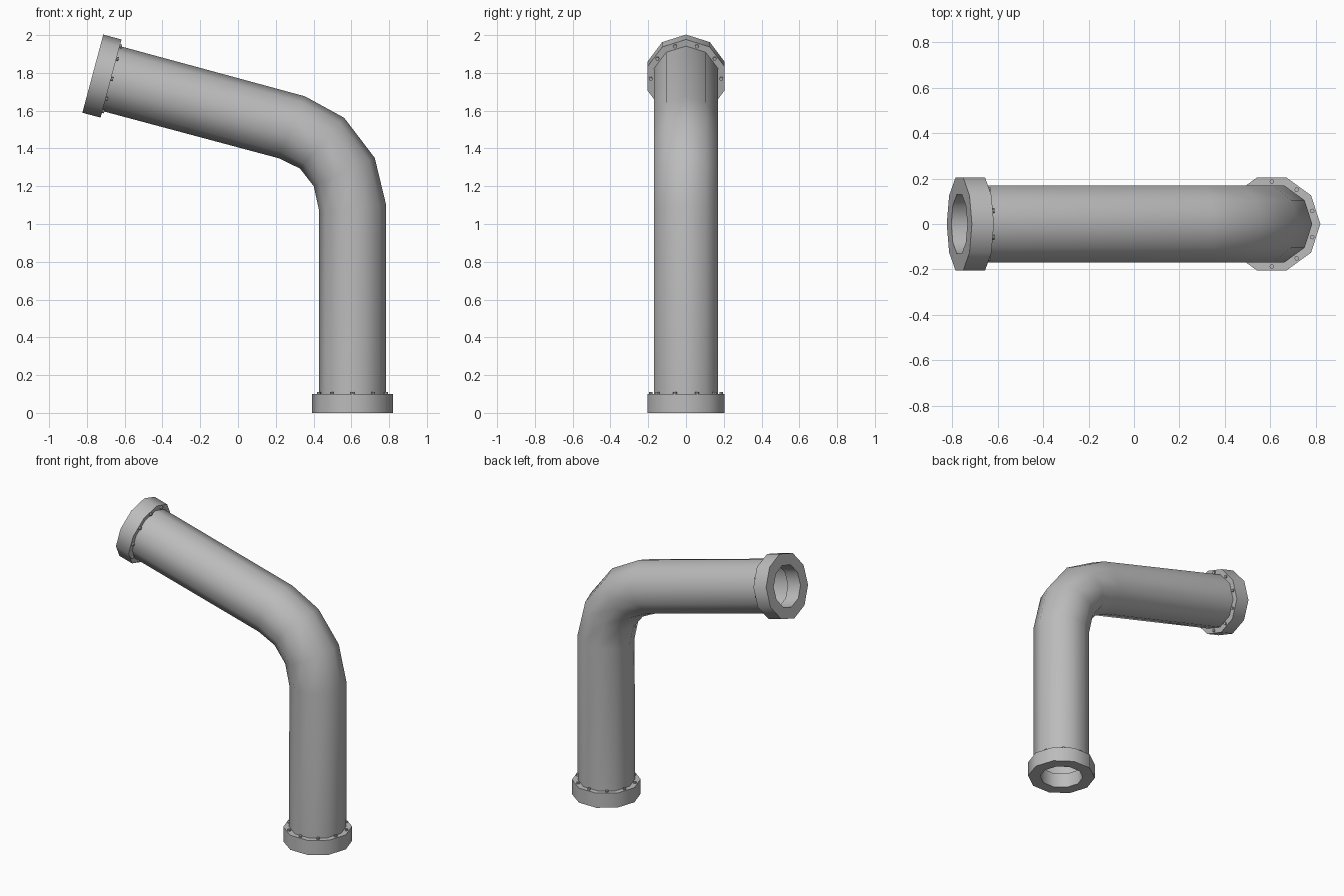
import bpy, bmesh
from math import sin, cos, radians, tau
from mathutils import Vector

if "Cube" in bpy.data.objects:
    bpy.data.objects.remove(bpy.data.objects["Cube"])

SIDES = 10
PIPE_R, FLANGE_R, HOLE_R, BOLT_R = 0.178, 0.214, 0.137, 0.187
TILT = 75  # bend of the pipe in degrees

metal = bpy.data.materials.new("grey metal")
metal.use_nodes = True
grey = (0.5, 0.5, 0.5, 1)
metal.diffuse_color = grey
metal.node_tree.nodes["Principled BSDF"].inputs["Base Color"].default_value = grey


def ring(bm, x, z, angle, radius, sides=SIDES):
    """Ring of vertices around (x, z), its plane tipped by angle about y."""
    u = Vector((cos(radians(angle)), 0, sin(radians(angle))))
    v = Vector((0, 1, 0))
    return [bm.verts.new(Vector((x, 0, z)) + radius * (u * cos(tau * i / sides) + v * sin(tau * i / sides)))
            for i in range(sides)]


def loft(bm, rings, closed=False):
    pairs = list(zip(rings, rings[1:]))
    if closed:
        pairs.append((rings[-1], rings[0]))
    for a, b in pairs:
        for i in range(len(a)):
            j = (i + 1) % len(a)
            bm.faces.new((a[i], a[j], b[j], b[i]))


def finish(name, bm, solid=True):
    if solid:
        bmesh.ops.recalc_face_normals(bm, faces=bm.faces)
    mesh = bpy.data.meshes.new(name)
    bm.to_mesh(mesh)
    bm.free()
    mesh.materials.append(metal)
    obj = bpy.data.objects.new(name, mesh)
    bpy.context.collection.objects.link(obj)
    bpy.ops.object.select_all(action='DESELECT')
    obj.select_set(True)
    bpy.context.view_layer.objects.active = obj
    bpy.ops.object.shade_smooth_by_angle(angle=radians(40))
    return obj


# Bent pipe: centre x, centre z and tip of each ring
path = [(0.606, 0.1, 0), (0.607, 1.085, 5), (0.5625, 1.275, 25),
        (0.445, 1.428, 49), (0.285, 1.512, 67), (-0.672, 1.77, TILT)]
bm = bmesh.new()
loft(bm, [ring(bm, x, z, a, PIPE_R) for x, z, a in path])
finish("bent_pipe", bm, solid=False)


def flange(name, x, z, angle, along):
    """Holed collar from its inner face at (x, z) outward, with bolts on that face."""
    a = radians(angle)
    out = Vector((-sin(a), 0, cos(a))) * along
    end = Vector((x, 0, z)) + out * 0.1
    bm = bmesh.new()
    loft(bm, [ring(bm, x, z, angle, FLANGE_R), ring(bm, end.x, end.z, angle, FLANGE_R),
              ring(bm, end.x, end.z, angle, HOLE_R), ring(bm, x, z, angle, HOLE_R)], closed=True)
    finish(name, bm)

    bm = bmesh.new()
    u = Vector((cos(a), 0, sin(a)))
    for k in range(SIDES):
        t = tau * (k + 0.5) / SIDES
        spot = Vector((x, 0, z)) + BOLT_R * (u * cos(t) + Vector((0, sin(t), 0)))
        tip = spot - out * 0.011
        base, top = (ring(bm, p.x, p.z, angle, 0.01, 8) for p in (spot, tip))
        for vert in base + top:
            vert.co.y += spot.y
        loft(bm, [base, top])
        bm.faces.new(top)
        bm.faces.new(base)
    finish(name + "_bolts", bm)


flange("bottom_flange", 0.606, 0.1, 0, -1)
flange("upper_flange", -0.672, 1.77, TILT, 1)
